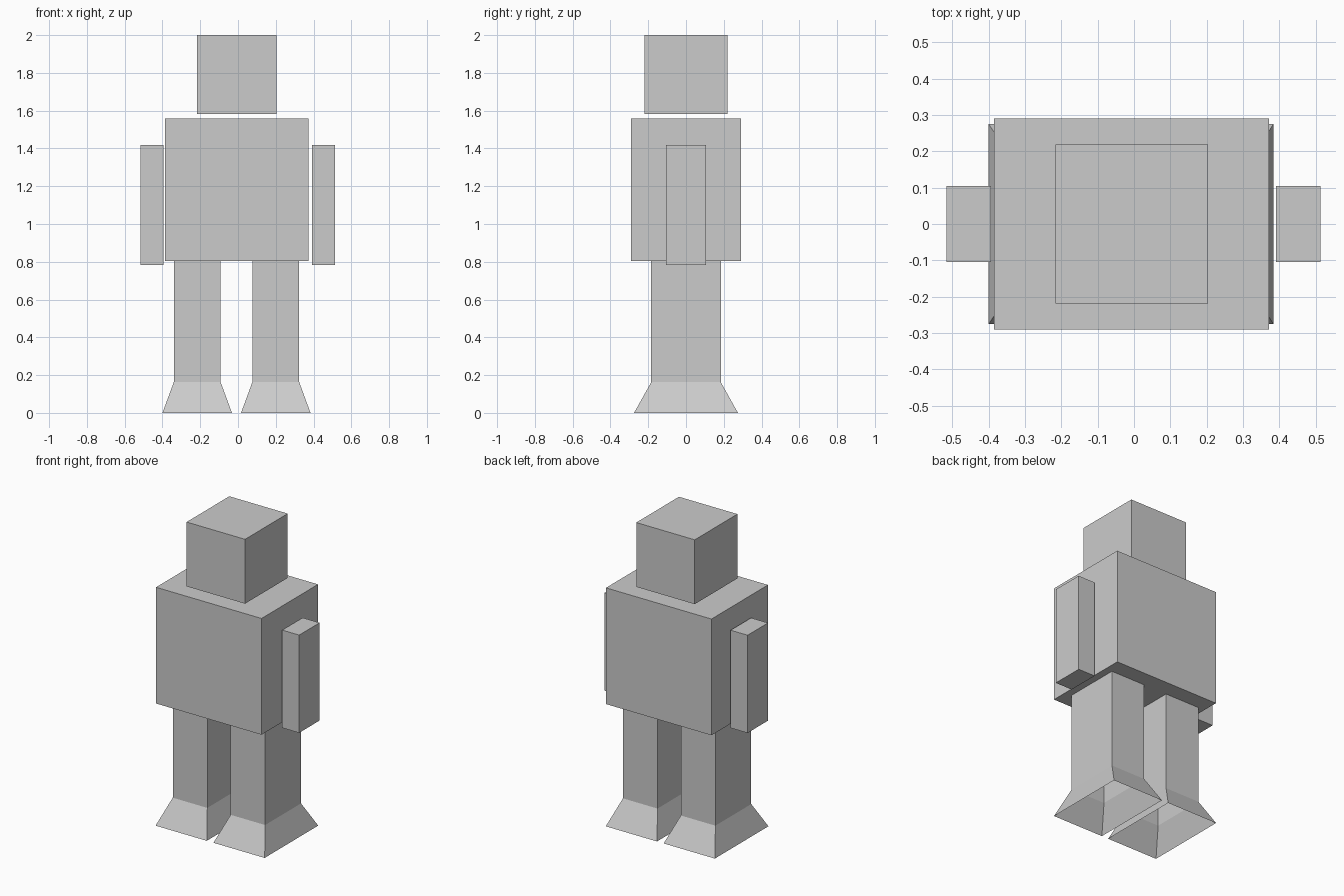
import bpy
import bmesh

cube = bpy.data.objects.get("Cube")
if cube:
    bpy.data.objects.remove(cube, do_unlink=True)

grey = bpy.data.materials.new("plain_grey")
grey.use_nodes = True
colour = (0.6, 0.6, 0.6, 1)
grey.diffuse_color = colour
grey.node_tree.nodes["Principled BSDF"].inputs["Base Color"].default_value = colour


def stack(name, sections, open_bottom=False):
    """Join rectangular sections (x centre, half width, half depth, z) upwards."""
    bm = bmesh.new()
    rings = []
    for x, w, d, z in sections:
        corners = ((-1, -1), (1, -1), (1, 1), (-1, 1))
        rings.append([bm.verts.new((x + sx * w, sy * d, z)) for sx, sy in corners])
    for low, high in zip(rings, rings[1:]):
        for i in range(4):
            j = (i + 1) % 4
            bm.faces.new((low[i], low[j], high[j], high[i]))
    bm.faces.new(rings[-1])
    if not open_bottom:
        bm.faces.new(rings[0][::-1])
    mesh = bpy.data.meshes.new(name)
    bm.to_mesh(mesh)
    bm.free()
    mesh.materials.append(grey)
    obj = bpy.data.objects.new(name, mesh)
    bpy.context.collection.objects.link(obj)
    return obj


def block(name, x, w, d, bottom, top):
    return stack(name, [(x, w, d, bottom), (x, w, d, top)])


# Head and torso
block("head", -0.006, 0.21, 0.219, 1.582, 2.0)
block("torso", -0.007, 0.379, 0.29, 0.803, 1.558)

# Arms, and hollow legs flaring out into the feet
for side, arm_x, leg_x in (("right", -0.455, -0.216), ("left", 0.452, 0.2)):
    block(side + "_arm", arm_x, 0.061, 0.105, 0.782, 1.417)
    stack(side + "_leg", [(leg_x, 0.184, 0.275, 0),
                          (leg_x, 0.124, 0.184, 0.163),
                          (leg_x, 0.124, 0.184, 0.803)], open_bottom=True)
